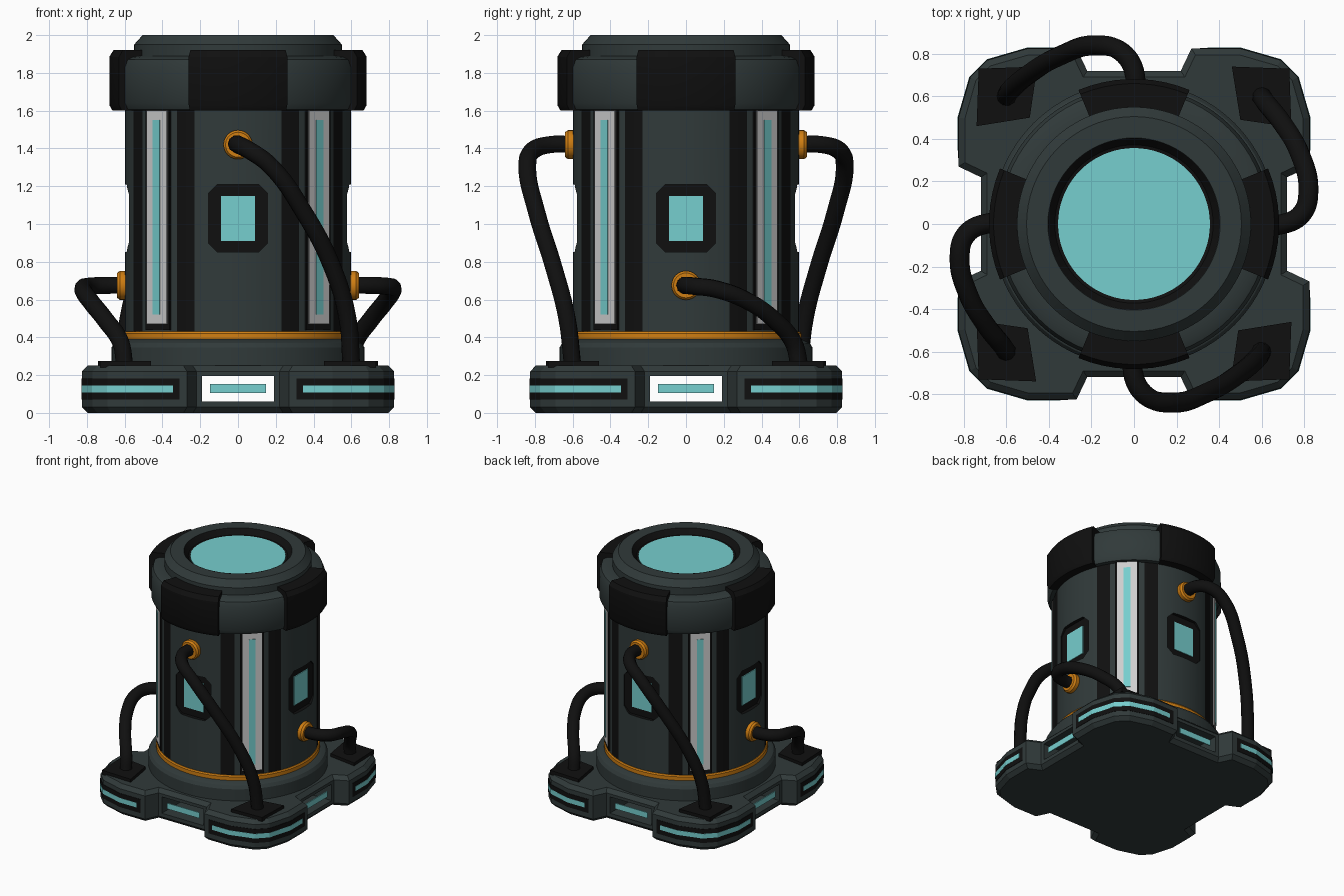
import bpy, bmesh, math
from mathutils import Matrix, Vector

cube = bpy.data.objects.get("Cube")
if cube:
    bpy.data.objects.remove(cube)


def material(name, r, g, b):
    m = bpy.data.materials.new(name)
    m.use_nodes = True
    m.diffuse_color = (r, g, b, 1)
    m.node_tree.nodes["Principled BSDF"].inputs["Base Color"].default_value = (r, g, b, 1)
    return m


METAL = material("dark_slate_metal", 0.03, 0.042, 0.042)
BLACK = material("black_rubber", 0.005, 0.005, 0.005)
CYAN = material("cyan_glow", 0.18, 0.62, 0.62)
ORANGE = material("orange_trim", 0.63, 0.21, 0.006)
PALE = material("pale_grey_frame", 0.62, 0.62, 0.62)


def finish(name, bm, mats, smooth=False):
    """Turn a bmesh into a linked object."""
    bmesh.ops.remove_doubles(bm, verts=bm.verts, dist=1e-5)
    bmesh.ops.recalc_face_normals(bm, faces=bm.faces)
    me = bpy.data.meshes.new(name)
    bm.to_mesh(me)
    bm.free()
    for m in mats:
        me.materials.append(m)
    ob = bpy.data.objects.new(name, me)
    bpy.context.collection.objects.link(ob)
    if smooth:
        activate(ob)
        bpy.ops.object.shade_smooth_by_angle(angle=math.radians(30))
    return ob


def activate(ob):
    bpy.ops.object.select_all(action='DESELECT')
    ob.select_set(True)
    bpy.context.view_layer.objects.active = ob


def lathe(name, profile, mats, start=0, sweep=360, segs=72, closed=False, matrix=None):
    """Sweep a (radius, z) profile about z; part sweeps get end caps."""
    bm = bmesh.new()
    rows = []
    for i in range(segs + 1):
        a = math.radians(start + sweep * i / segs)
        rows.append([bm.verts.new((r * math.cos(a), r * math.sin(a), z)) for r, z in profile])
    n = len(profile)
    for a, b in zip(rows, rows[1:]):
        for j in range(n if closed else n - 1):
            k = (j + 1) % n
            bm.faces.new((a[j], b[j], b[k], a[k]))
    if sweep < 360:
        bm.faces.new(rows[0])
        bm.faces.new(rows[-1])
    bmesh.ops.dissolve_degenerate(bm, dist=1e-6, edges=bm.edges)
    if matrix:
        bm.transform(matrix)
    return finish(name, bm, mats, smooth=True)


def prism(name, outline, z0, z1, mats, bevel=0, matrix=None):
    bm = bmesh.new()
    low = bm.faces.new([bm.verts.new((x, y, z0)) for x, y in outline])
    ext = bmesh.ops.extrude_face_region(bm, geom=[low], use_keep_orig=True)
    bmesh.ops.translate(bm, vec=(0, 0, z1 - z0),
                        verts=[v for v in ext["geom"] if isinstance(v, bmesh.types.BMVert)])
    if bevel:
        rims = [e for e in bm.edges if abs(e.verts[0].co.z - e.verts[1].co.z) < 1e-6]
        bmesh.ops.bevel(bm, geom=rims, offset=bevel, segments=1, affect='EDGES')
    if matrix:
        bm.transform(matrix)
    return finish(name, bm, mats)


def turn(deg):
    return Matrix.Rotation(math.radians(deg), 4, 'Z')


def plate(name, deg, r0, r1, half, z0, z1, mat):
    """Box facing outward at the given compass angle."""
    return prism(name, [(r0, -half), (r1, -half), (r1, half), (r0, half)], z0, z1, [mat],
                 matrix=turn(deg))


def cut(target, cutter):
    cutter.hide_render = True
    mod = target.modifiers.new("cut", 'BOOLEAN')
    mod.operation = 'DIFFERENCE'
    mod.solver = 'EXACT'
    mod.object = cutter
    activate(target)
    bpy.ops.object.modifier_apply(modifier=mod.name)
    bpy.data.objects.remove(cutter)


def ribbon(name, path, z0, z1, thick, mat, deg):
    """Thin upright band following a plan path."""
    bm = bmesh.new()
    cols = [[bm.verts.new((x, y, z)) for z in (z0, z1)] for x, y in path]
    for a, b in zip(cols, cols[1:]):
        bm.faces.new((a[0], b[0], b[1], a[1]))
    bm.transform(turn(deg))
    ob = finish(name, bm, [mat])
    mod = ob.modifiers.new("thickness", 'SOLIDIFY')
    mod.thickness = thick
    mod.offset = 0
    mod.use_even_offset = True


def hose(name, points, deg):
    cu = bpy.data.curves.new(name, 'CURVE')
    cu.dimensions = '3D'
    cu.bevel_depth = 0.047
    cu.bevel_resolution = 3
    cu.resolution_u = 6
    cu.use_fill_caps = True
    sp = cu.splines.new('BEZIER')
    sp.bezier_points.add(len(points) - 1)
    for bp, p in zip(sp.bezier_points, points):
        bp.co = turn(deg) @ Vector(p)
        bp.handle_left_type = bp.handle_right_type = 'AUTO'
    cu.materials.append(BLACK)
    bpy.context.collection.objects.link(bpy.data.objects.new(name, cu))


# Base with four corner lobes and open light slots
lobe = [(.72, .22), (.825, .27), (.825, .5), (.77, .69), (.69, .77), (.5, .825), (.27, .825), (.22, .72)]
outline = []
for q in range(4):
    outline += [(turn(90 * q) @ Vector((x, y, 0))).xy for x, y in lobe]
base = prism("base", outline, 0, 0.25, [METAL], bevel=0.03)
for deg in (0, 90):
    cut(base, plate("slot_cutter", deg, -1, 1, 0.19, 0.06, 0.195, METAL))

# Main tank: black columns chosen by angle, sunken window bays
tank = lathe("tank", [(0, .25), (.6, .25), (.6, 1.62), (0, 1.62)], [METAL, BLACK], start=2.5)
for f in tank.data.polygons:
    c = f.center
    off = math.degrees(math.atan2(c.y, c.x)) % 90
    if abs(f.normal.z) < 0.5 and 22.5 < min(off, 90 - off) < 32.5:
        f.material_index = 1
w, h, c = 0.16, 0.178, 0.05
bay = [(w, c - h), (w, h - c), (w - c, h), (c - w, h), (-w, h - c), (-w, c - h), (c - w, -h), (w - c, -h)]
for q in range(4):
    face = turn(90 * q) @ Matrix.Translation((0, 0, 1.03)) @ Matrix(
        ((0, 0, 1, 0), (1, 0, 0, 0), (0, 1, 0, 0), (0, 0, 0, 1)))
    cutter = prism("bay_cutter", bay, 0.57, 0.7, [METAL, BLACK], matrix=face)
    for f in cutter.data.polygons:
        f.material_index = 1
    cut(tank, cutter)

# Skirt, orange band, cap and skylight
lathe("skirt", [(.58, .24), (.67, .24), (.67, .345), (.655, .37), (.615, .39), (.58, .39)], [METAL])
lathe("orange_band", [(.59, .385), (.612, .385), (.612, .42), (.605, .43), (.59, .43)], [ORANGE])
lathe("cap", [(.58, 1.6), (.63, 1.605), (.648, 1.64), (.648, 1.83), (.632, 1.87), (.6, 1.885),
              (.55, 1.89), (.55, 1.95), (.505, 2), (.405, 2), (.37, 1.95), (0, 1.95)], [METAL])
lathe("skylight", [(0, 1.945), (.357, 1.945), (.357, 1.958), (0, 1.958)], [CYAN])
lathe("skylight_rim", [(.355, 1.952), (.372, 1.957), (.404, 2.0005)], [BLACK])

# Hose routes: one high pair, one low pair
high = [(0, -.58, 1.42), (0, -.72, 1.42), (.06, -.81, 1.39), (.17, -.84, 1.31),
        (.35, -.79, 1.06), (.5, -.70, .77), (.58, -.63, .5), (.6, -.6, .25)]
low = [(.58, 0, .675), (.7, 0, .675), (.79, .05, .67), (.82, .16, .655),
       (.78, .33, .59), (.70, .47, .49), (.62, .57, .37), (.6, .6, .25)]
for side, deg in (("a", 0), ("b", 180)):
    hose("high_hose_" + side, high, deg)
    hose("low_hose_" + side, low, deg)

# Parts repeated on each side and each corner
socket = [(0, .58), (.07, .58), (.077, .595), (.077, .625), (.066, .64), (0, .64)]
bracket = [(.59, 1.6), (.665, 1.6), (.682, 1.63), (.682, 1.885), (.66, 1.92), (.55, 1.92), (.55, 1.86)]
pad = [(.5, .49), (.74, .455), (.73, .73), (.46, .74)]
band = [(.825, .31)] + lobe[2:6] + [(.31, .825)]
glow = [(.825, .345)] + lobe[2:6] + [(.345, .825)]
for q, side in enumerate(("left", "back", "right", "front")):
    deg = 90 * q
    lathe(side + "_cap_bracket", bracket, [BLACK], start=deg - 22.5, sweep=45, segs=9, closed=True)
    plate(side + "_window", deg, 0.565, 0.576, 0.09, 0.91, 1.147, CYAN)
    plate(side + "_base_light", deg, 0.705, 0.713, 0.147, 0.105, 0.152, CYAN)
    z = 1.42 if q % 2 else 0.675
    lathe(side + "_hose_socket", socket, [ORANGE], segs=24,
          matrix=turn(deg) @ Matrix.Translation((0, 0, z)) @ Matrix.Rotation(math.pi / 2, 4, 'Y'))

    corner = "corner_%d_" % (q + 1)
    plate(corner + "strip_backing", deg + 45, 0.58, 0.604, 0.09, 0.44, 1.61, BLACK)
    plate(corner + "strip_frame", deg + 45, 0.59, 0.610, 0.075, 0.47, 1.6, PALE)
    plate(corner + "strip_light", deg + 45, 0.60, 0.615, 0.026, 0.52, 1.55, CYAN)
    prism(corner + "hose_pad", pad, 0.24, 0.275, [BLACK], matrix=turn(deg))
    ribbon(corner + "light_frame", band, 0.07, 0.183, 0.006, BLACK, deg)
    ribbon(corner + "light", glow, 0.108, 0.146, 0.0095, CYAN, deg)
